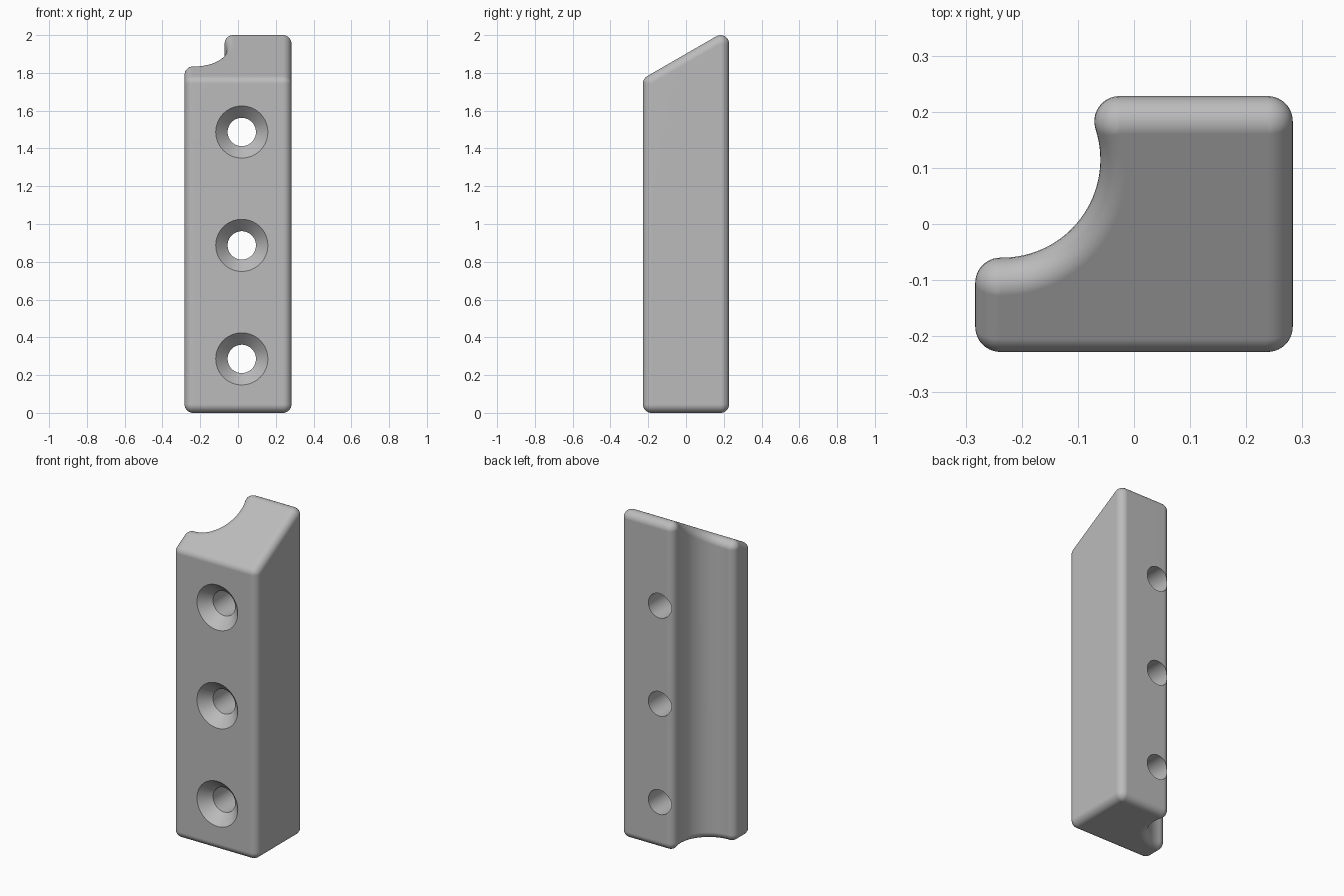
import bpy, bmesh, math
from math import sin, cos, pi, radians
from mathutils import Vector

cube = bpy.data.objects.get("Cube")
if cube:
    bpy.data.objects.remove(cube, do_unlink=True)

HX, HY, R = 0.283, 0.228, 0.045          # half width, half depth, edge radius
GROOVE, GR = Vector((-0.235, 0.115)), 0.175
SLOPE = radians(30)
HOLE_X, HOLE_Z = 0.02, (0.286, 0.887, 1.487)

grey = bpy.data.materials.new("plain grey")
grey.use_nodes = True
colour = (0.5, 0.5, 0.5, 1)
grey.diffuse_color = colour
grey.node_tree.nodes["Principled BSDF"].inputs["Base Color"].default_value = colour


def make_object(name, bm):
    bmesh.ops.remove_doubles(bm, verts=bm.verts, dist=1e-5)
    bmesh.ops.recalc_face_normals(bm, faces=bm.faces)
    mesh = bpy.data.meshes.new(name)
    bm.to_mesh(mesh)
    bm.free()
    mesh.materials.append(grey)
    obj = bpy.data.objects.new(name, mesh)
    bpy.context.collection.objects.link(obj)
    return obj


def bridge(bm, a, b):
    for i in range(len(a)):
        j = (i + 1) % len(a)
        bm.faces.new((a[i], a[j], b[j], b[i]))


# Plan outline as (fillet centre, outward normal) pairs, counterclockwise
outline = []


def corner(centre, start, end, steps=10):
    for i in range(steps + 1):
        a = start + (end - start) * i / steps
        outline.append((centre, Vector((cos(a), sin(a), 0))))


cx, cy = HX - R, HY - R
reach = GR + R
back = Vector((GROOVE.x + math.sqrt(reach**2 - (cy - GROOVE.y)**2), cy))
left = Vector((-cx, GROOVE.y - math.sqrt(reach**2 - (cx + GROOVE.x)**2)))
to_back, to_left = (math.atan2(*(p - GROOVE).yx) for p in (back, left))

corner(Vector((-cx, -cy)), pi, 1.5 * pi)
corner(Vector((cx, -cy)), 1.5 * pi, 2 * pi)
corner(Vector((cx, cy)), 0, pi / 2)
corner(back, pi / 2, to_back + pi)
for i in range(1, 32):                    # concave groove
    a = to_back + (to_left - to_back) * i / 32
    d = Vector((cos(a), sin(a)))
    outline.append((GROOVE + d * reach, Vector((-d.x, -d.y, 0))))
corner(left, to_left + pi, pi)

# Block: rolled edges around the flat base and the sloping top
bm = bmesh.new()
STEPS = 8
down, up = Vector((0, 0, -1)), Vector((0, -sin(SLOPE), cos(SLOPE)))
rings = []
for cap, factors in ((down, range(STEPS, -1, -1)), (up, range(STEPS + 1))):
    for k in factors:
        ring = []
        for c, n in outline:
            z = R if cap is down else 2 - R + math.tan(SLOPE) * (c.y - cy)
            ring.append(bm.verts.new(Vector((c.x, c.y, z)) + R * n.slerp(cap, k / STEPS)))
        rings.append(ring)
for a, b in zip(rings, rings[1:]):
    bridge(bm, a, b)
bm.faces.new(rings[0][::-1])
bm.faces.new(rings[-1])
block = make_object("grooved_block", bm)

# Countersunk screw holes, revolved about the y axis
bm = bmesh.new()
SINK, BORE, DEPTH, LIP = 0.138, 0.075, 0.065, 0.02
slant = (SINK - BORE) / DEPTH
profile = ((-HY - LIP, SINK + LIP * slant), (-HY + DEPTH, BORE), (HY + 0.1, BORE))
for z in HOLE_Z:
    loops = [[bm.verts.new((HOLE_X + r * cos(2 * pi * i / 64), y, z + r * sin(2 * pi * i / 64)))
              for i in range(64)] for y, r in profile]
    for a, b in zip(loops, loops[1:]):
        bridge(bm, a, b)
    bm.faces.new(loops[0][::-1])
    bm.faces.new(loops[-1])
cutter = make_object("screw_hole_cutter", bm)
cutter.hide_render = True

bpy.ops.object.select_all(action="DESELECT")
bpy.context.view_layer.objects.active = block
block.select_set(True)
cut = block.modifiers.new("screw holes", "BOOLEAN")
cut.operation, cut.solver, cut.object = "DIFFERENCE", "EXACT", cutter
bpy.ops.object.modifier_apply(modifier=cut.name)
bpy.data.objects.remove(cutter, do_unlink=True)

# Smooth rolled edges, crisp hole rims, flat main faces
bpy.ops.object.shade_smooth_by_angle(angle=radians(30))
weighted = block.modifiers.new("flat faces", "WEIGHTED_NORMAL")
weighted.keep_sharp = True
